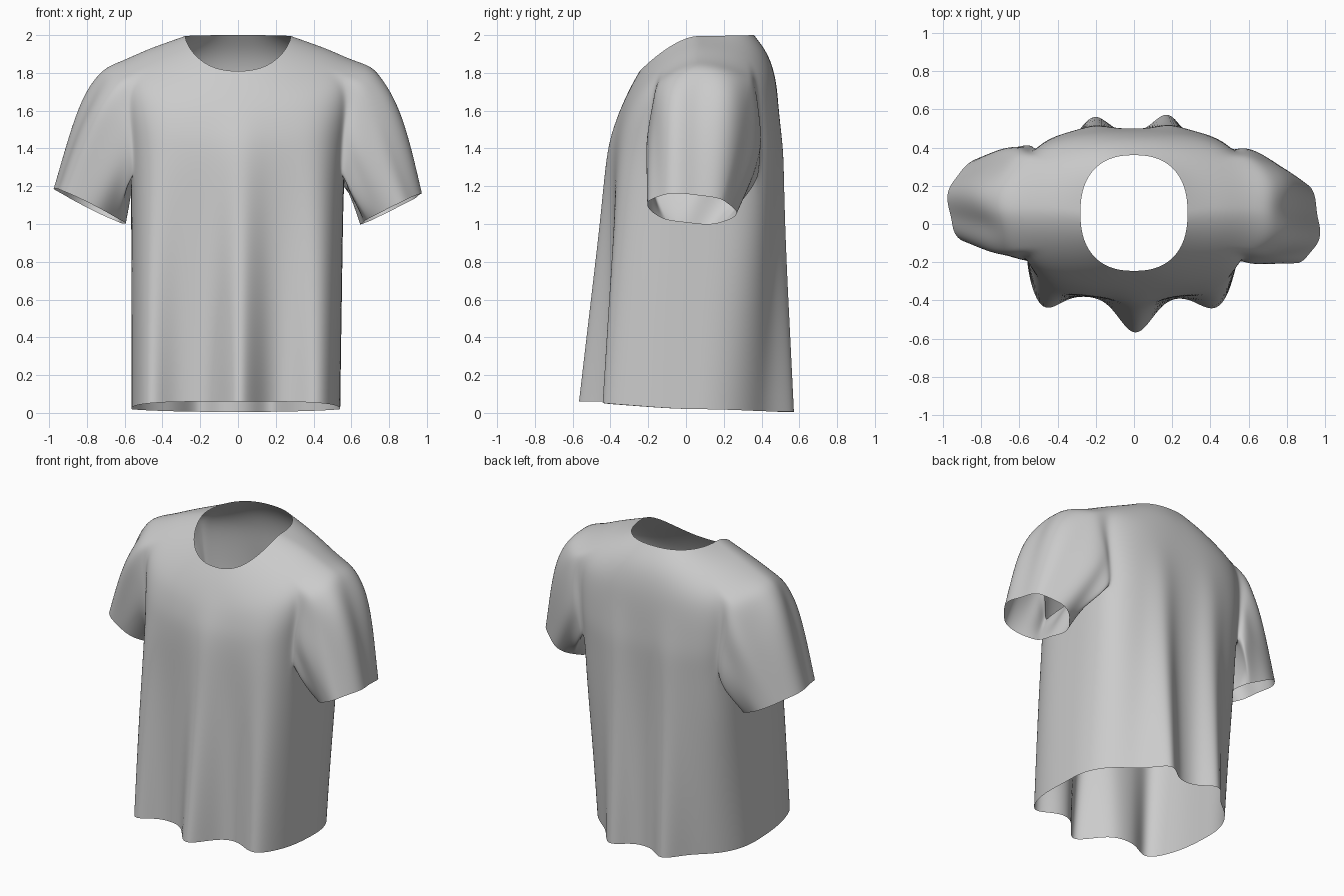
import bpy, bmesh
from math import sin, cos, pi, atan2, exp
from mathutils import Vector

cube = bpy.data.objects.get("Cube")
if cube:
    bpy.data.objects.remove(cube)

SEG = 72                       # columns round the body
ARM_LOW, ARM_TOP = 4, 8        # rings that bound the armholes
LEFT_ARM = (-6, 8)             # columns that bound each armhole
RIGHT_ARM = (SEG // 2 - 8, SEG // 2 + 6)

# Body rings: side z, front z, back z, half width, front y, back y,
# front squareness, back squareness
rings = [
    (.02, .06, .005, .553, -.38, .48, 4.0, 2.2),
    (.35, .37, .34, .555, -.38, .48, 4.0, 2.5),
    (.70, .71, .70, .558, -.38, .48, 3.9, 3.0),
    (1.0, 1.0, 1.0, .56, -.38, .485, 3.7, 3.5),
    (1.28, 1.24, 1.26, .565, -.385, .495, 3.4, 3.6),
    (1.45, 1.35, 1.38, .58, -.385, .50, 3.1, 3.6),
    (1.60, 1.44, 1.50, .60, -.38, .495, 2.9, 3.4),
    (1.75, 1.52, 1.62, .62, -.365, .49, 2.7, 3.1),
    (1.865, 1.60, 1.74, .61, -.345, .48, 2.5, 2.8),
    (1.925, 1.68, 1.85, .48, -.315, .455, 2.4, 2.5),
    (1.96, 1.75, 1.93, .38, -.28, .415, 2.4, 2.4),
    (1.995, 1.81, 2.0, .28, -.245, .36, 2.4, 2.4),
]
# Hanging folds: centre x, depth, width
front_folds = [(.02, .205, .115), (-.47, .13, .11), (.45, .12, .12)]
back_folds = [(-.20, .11, .09), (.19, .12, .09)]


def body_point(ring, j):
    zs, zf, zb, hw, yf, yb, nf, nb = ring
    c, s = cos(2 * pi * j / SEG), sin(2 * pi * j / SEG)
    back = s > 0
    n = nb if back else nf
    r = (abs(c) ** n + abs(s) ** n) ** (-1 / n)
    x = hw * c * r
    y = (yf + yb) / 2 + (yb - yf) / 2 * s * r
    z = zs + ((zb if back else zf) - zs) * abs(s * r) ** 1.6
    fade = max(0, 1 - z / 1.65)
    for cx, depth, width in (back_folds if back else front_folds):
        y += ((1 if back else -1) * fade * min(1, 1.5 * abs(s)) * depth
              * exp(-((x - cx) / width) ** 2))
    return Vector((x - .012 * fade, y, z))


bm = bmesh.new()
grid = [[bm.verts.new(body_point(r, j)) for j in range(SEG)] for r in rings]

# Torso and yoke, leaving the two armholes open
open_columns = {j % SEG for lo, hi in (LEFT_ARM, RIGHT_ARM) for j in range(lo, hi)}
for i in range(len(rings) - 1):
    for j in range(SEG):
        if not (ARM_LOW <= i < ARM_TOP and j in open_columns):
            k = (j + 1) % SEG
            bm.faces.new((grid[i][j], grid[i][k], grid[i + 1][k], grid[i + 1][j]))


# Sleeves lofted from each armhole edge to a tilted oval cuff
def sleeve(columns, side, centre, out_axis, wide_axis, puff):
    lo, hi = columns
    edge = [(ARM_LOW, j) for j in range(lo, hi)]
    edge += [(i, hi) for i in range(ARM_LOW, ARM_TOP)]
    edge += [(ARM_TOP, j) for j in range(hi, lo, -1)]
    edge += [(i, lo) for i in range(ARM_TOP, ARM_LOW, -1)]
    previous = [grid[i][j % SEG] for i, j in edge]
    start = [v.co.copy() for v in previous]
    steps = 10
    for step in range(1, steps + 1):
        t = step / steps
        row = []
        for p in start:
            a = atan2((p.z - 1.57) / .29, (p.y - .09) / .29)
            cuff = centre + wide_axis * cos(a) + out_axis * sin(a)
            q = p.lerp(cuff, t)
            swell = sin(pi * t ** .6)
            q += Vector((side * .9, 0, .65)) * swell * puff * max(0, sin(a))
            q.y += swell * (.04 * max(0, cos(a)) - .02 * max(0, -cos(a)))
            # lengthwise wrinkles
            crease = .018 * sin(6 * a + side + 2 * t) * min(1, 3 * t) * (1.2 - .7 * t)
            q += Vector((side * sin(a), cos(a), .3 * sin(a))) * crease
            row.append(bm.verts.new(q))
        for k in range(len(row)):
            m = (k + 1) % len(row)
            bm.faces.new((previous[k], previous[m], row[m], row[k]))
        previous = row


sleeve(LEFT_ARM, 1, Vector((.81, .03, 1.08)), Vector((.16, -.03, .08)),
       Vector((0, .24, -.01)), .10)
sleeve(RIGHT_ARM, -1, Vector((-.785, .12, 1.095)), Vector((-.185, -.06, .095)),
       Vector((-.03, .23, 0)), .075)

bmesh.ops.recalc_face_normals(bm, faces=bm.faces)
mesh = bpy.data.meshes.new("shirt")
bm.to_mesh(mesh)
bm.free()
shirt = bpy.data.objects.new("shirt", mesh)
bpy.context.collection.objects.link(shirt)
mesh.shade_smooth()
smoothing = shirt.modifiers.new("smooth_cloth", 'SUBSURF')
smoothing.levels = smoothing.render_levels = 2

# Cloth colour
cloth = bpy.data.materials.new("grey_cloth")
cloth.use_nodes = True
grey = (.6, .6, .6, 1)
cloth.diffuse_color = grey
cloth.node_tree.nodes["Principled BSDF"].inputs["Base Color"].default_value = grey
mesh.materials.append(cloth)
